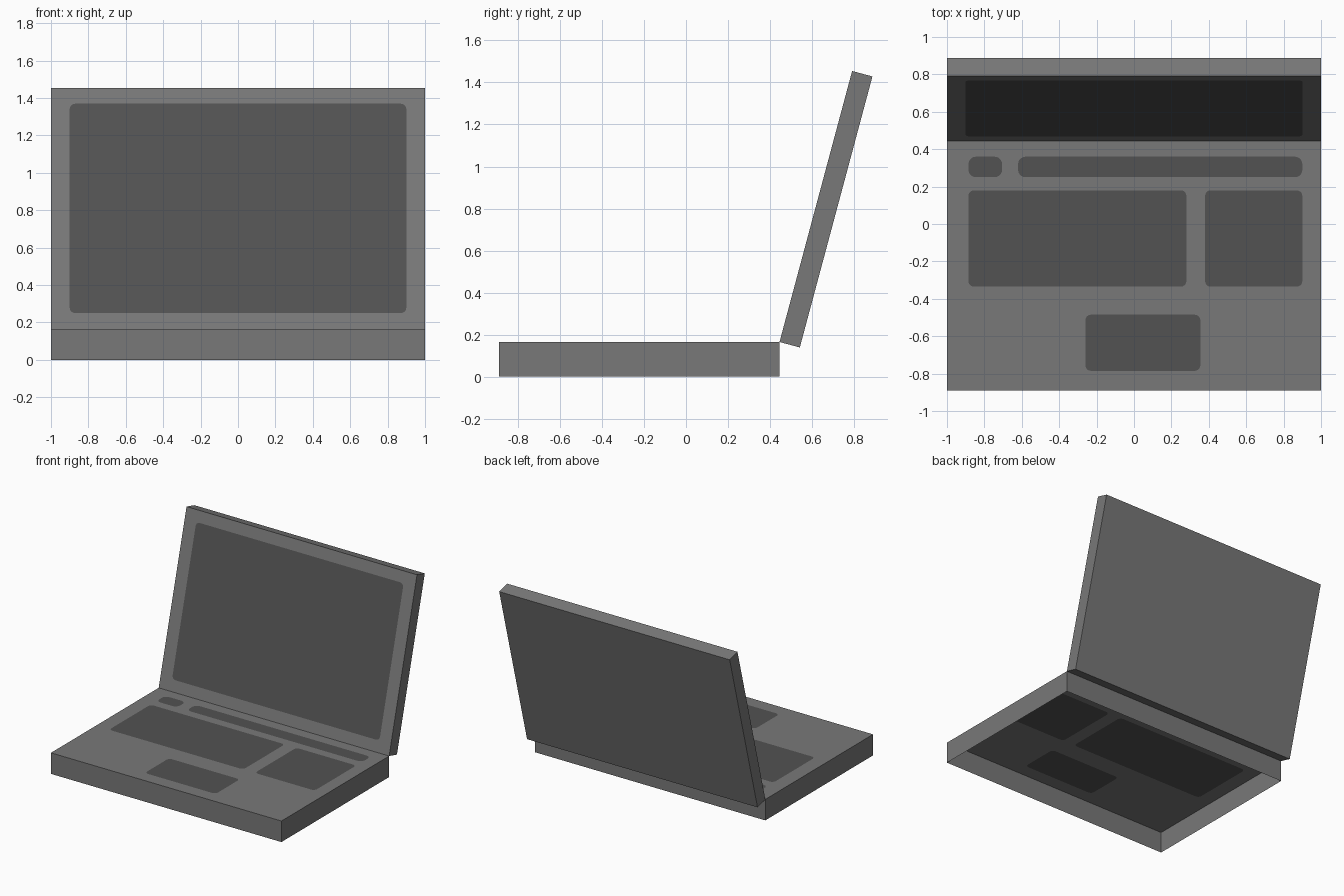
import bpy
import bmesh
from math import cos, sin, pi, radians

cube = bpy.data.objects.get("Cube")
if cube:
    bpy.data.objects.remove(cube, do_unlink=True)


def make_material(name, grey):
    mat = bpy.data.materials.new(name)
    mat.use_nodes = True
    colour = (grey, grey, grey, 1)
    mat.diffuse_color = colour
    mat.node_tree.nodes["Principled BSDF"].inputs["Base Color"].default_value = colour
    return mat


casing = make_material("casing grey", 0.19)
inset = make_material("dark inset grey", 0.085)


def rounded_rect(x0, x1, y0, y1, r, steps=5):
    """Anticlockwise outline with rounded corners."""
    corners = [(x1 - r, y0 + r, -pi / 2), (x1 - r, y1 - r, 0),
               (x0 + r, y1 - r, pi / 2), (x0 + r, y0 + r, pi)]
    return [(cx + r * cos(a + pi / 2 * i / steps), cy + r * sin(a + pi / 2 * i / steps))
            for cx, cy, a in corners for i in range(steps + 1)]


def panelled_box(name, y0, y1, depth, panels, closed):
    """Box below z = 0 whose upper face has flush dark panels cut into it."""
    bm = bmesh.new()
    outer = [bm.verts.new((x, y, 0)) for x, y in ((-1, y0), (1, y0), (1, y1), (-1, y1))]
    loops = [outer] + [[bm.verts.new((x, y, 0)) for x, y in rounded_rect(*p)] for p in panels]
    edges = [bm.edges.new((a, b)) for loop in loops for a, b in zip(loop, loop[1:] + loop[:1])]

    # Surround of the panels, then the panels themselves
    bmesh.ops.triangle_fill(bm, edges=edges, normal=(0, 0, 1), use_beauty=True)
    bm.normal_update()
    for face in bm.faces:
        if face.normal.z < 0:
            face.normal_flip()
    for loop in loops[1:]:
        bm.faces.new(loop).material_index = 1

    # Side walls and optional back
    lower = [bm.verts.new((v.co.x, v.co.y, -depth)) for v in outer]
    for i in range(4):
        j = (i + 1) % 4
        bm.faces.new((outer[j], outer[i], lower[i], lower[j]))
    if closed:
        bm.faces.new(lower[::-1])

    mesh = bpy.data.meshes.new(name)
    bm.to_mesh(mesh)
    bm.free()
    mesh.materials.append(casing)
    mesh.materials.append(inset)
    obj = bpy.data.objects.new(name, mesh)
    bpy.context.collection.objects.link(obj)
    return obj


HINGE_Y, HEIGHT, LENGTH = 0.445, 0.165, 1.335

# Keyboard base, open underneath
base_panels = [
    (-0.885, -0.705, 0.25, 0.36, 0.04),   # power button
    (-0.62, 0.90, 0.25, 0.36, 0.04),      # function strip
    (-0.885, 0.28, -0.335, 0.18, 0.03),   # main keys
    (0.38, 0.90, -0.335, 0.18, 0.03),     # number pad
    (-0.26, 0.355, -0.785, -0.485, 0.03),  # touchpad
]
base = panelled_box("keyboard_base", HINGE_Y - LENGTH, HINGE_Y, HEIGHT, base_panels, False)
base.location.z = HEIGHT

# Screen lid, leaning back from the hinge
lid = panelled_box("screen_lid", 0, LENGTH, 0.1, [(-0.9, 0.9, 0.088, 1.247, 0.03)], True)
lid.location = (0, HINGE_Y, HEIGHT)
lid.rotation_euler.x = radians(75)
